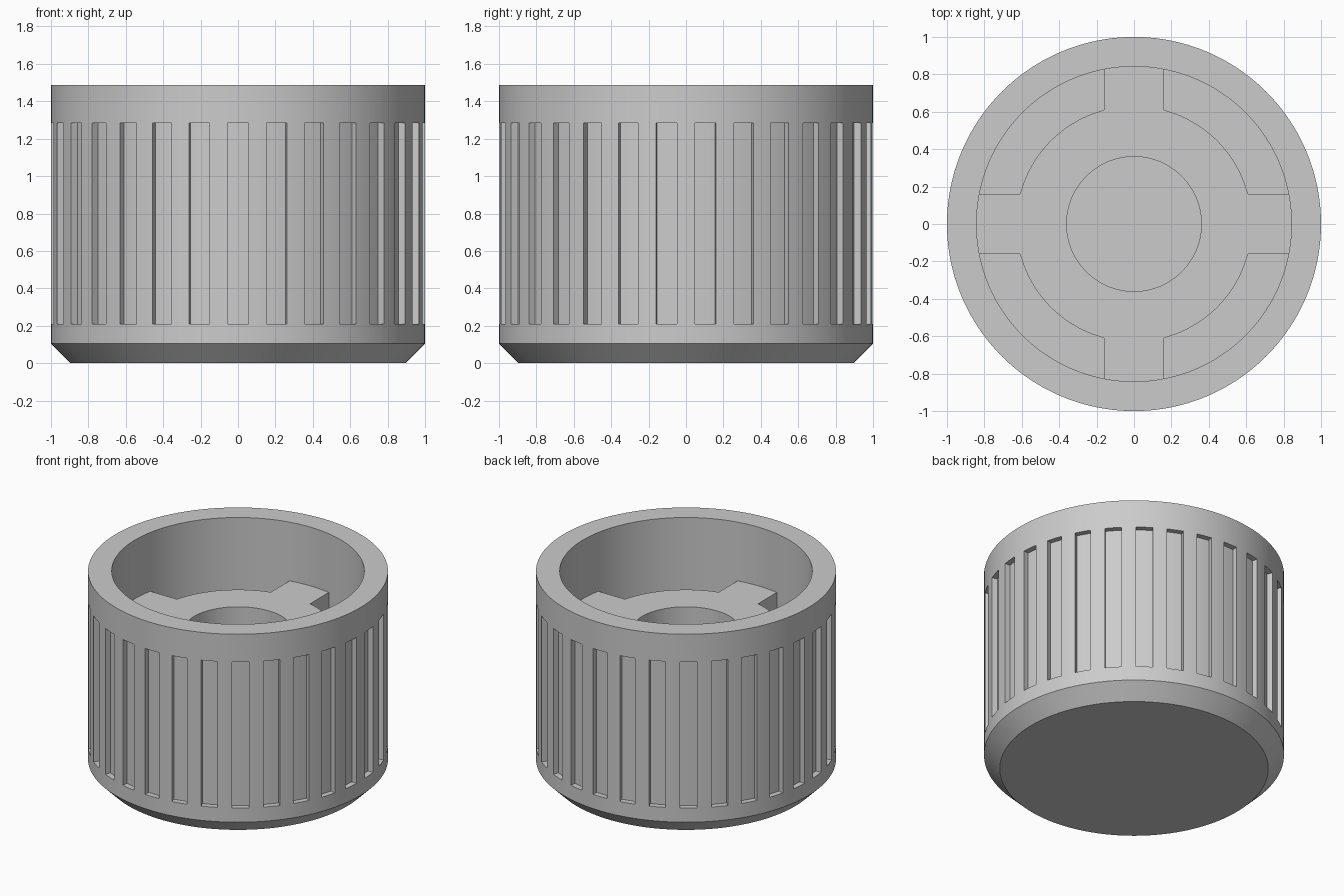
import bpy, bmesh
from math import radians, degrees, asin, sin, cos, sqrt
from mathutils import Vector

if "Cube" in bpy.data.objects:
    bpy.data.objects.remove(bpy.data.objects["Cube"])

FLOOR = 0.21
SLOTS = 30
SLOT_DEPTH = 0.04

grey = bpy.data.materials.new("plain grey")
grey.use_nodes = True
grey.diffuse_color = (0.6, 0.6, 0.6, 1)
grey.node_tree.nodes["Principled BSDF"].inputs["Base Color"].default_value = (0.6, 0.6, 0.6, 1)


def lathe(bm, profile, angles, closed):
    """Revolve a profile through the given angles; returns faces[band][column]."""
    rings = [[bm.verts.new((r * cos(a), r * sin(a), z)) for a in angles] for r, z in profile]
    n = len(angles)
    pairs = list(zip(rings, rings[1:]))
    if closed:
        pairs.append((rings[-1], rings[0]))
    else:
        bm.faces.new(rings[0])
        bm.faces.new(rings[-1])
    return [[bm.faces.new((lo[j], lo[(j + 1) % n], hi[(j + 1) % n], hi[j])) for j in range(n)]
            for lo, hi in pairs]


def extrude(bm, faces):
    """Extrude a patch of faces and return its new vertices."""
    result = bmesh.ops.extrude_face_region(bm, geom=faces)
    bmesh.ops.delete(bm, geom=[f for f in faces if f.is_valid], context='FACES_ONLY')
    return [g for g in result["geom"] if isinstance(g, bmesh.types.BMVert)]


def finish(bm, name):
    bmesh.ops.recalc_face_normals(bm, faces=bm.faces)
    mesh = bpy.data.meshes.new(name)
    bm.to_mesh(mesh)
    bm.free()
    mesh.materials.append(grey)
    obj = bpy.data.objects.new(name, mesh)
    bpy.context.collection.objects.link(obj)
    bpy.ops.object.select_all(action='DESELECT')
    obj.select_set(True)
    bpy.context.view_layer.objects.active = obj
    bpy.ops.object.shade_smooth_by_angle(angle=radians(30))


# Cup body: chamfered foot, grip band, rim and open bore
bm = bmesh.new()
pitch = 360 / SLOTS
offsets = (-3.2, -1.07, 1.07, 3.2, 5.07, 6.93)
angles = [radians(-90 + k * pitch + o) for k in range(SLOTS) for o in offsets]
profile = [(0.895, 0), (1, 0.105), (1, 0.21), (1, 1.283), (1, 1.488), (0.842, 1.488), (0.842, FLOOR)]
bands = lathe(bm, profile, angles, closed=False)

# Grip slots sunk into the outer band
for k in range(SLOTS):
    start = k * len(offsets)
    a = radians(-90 + k * pitch)
    inward = Vector((-cos(a), -sin(a), 0)) * SLOT_DEPTH
    for v in extrude(bm, bands[2][start:start + 3]):
        v.co += inward
finish(bm, "grip_body")

# Inner hub: a ring with four arms reaching the bore wall
HALF_ARM, HUB_R = 0.16, 0.63
arm_angle = degrees(asin(HALF_ARM / HUB_R))
ARM_STEPS, GAP_STEPS = 8, 16
angles = []
for q in range(4):
    angles += [radians(q * 90 - arm_angle + 2 * arm_angle * i / ARM_STEPS) for i in range(ARM_STEPS)]
    angles += [radians(q * 90 + arm_angle + (90 - 2 * arm_angle) * i / GAP_STEPS) for i in range(GAP_STEPS)]
bm = bmesh.new()
bands = lathe(bm, [(0.36, FLOOR), (HUB_R, FLOOR), (HUB_R, 1.056), (0.36, 1.056)], angles, closed=True)
for q in range(4):
    start = q * (ARM_STEPS + GAP_STEPS)
    out = Vector((cos(radians(q * 90)), sin(radians(q * 90)), 0))
    for v in extrude(bm, bands[1][start:start + ARM_STEPS]):
        side = Vector((-out.y, out.x, 0)).dot(v.co)
        v.co += out * (sqrt(0.843 ** 2 - side ** 2) - out.dot(v.co))
finish(bm, "inner_hub")
